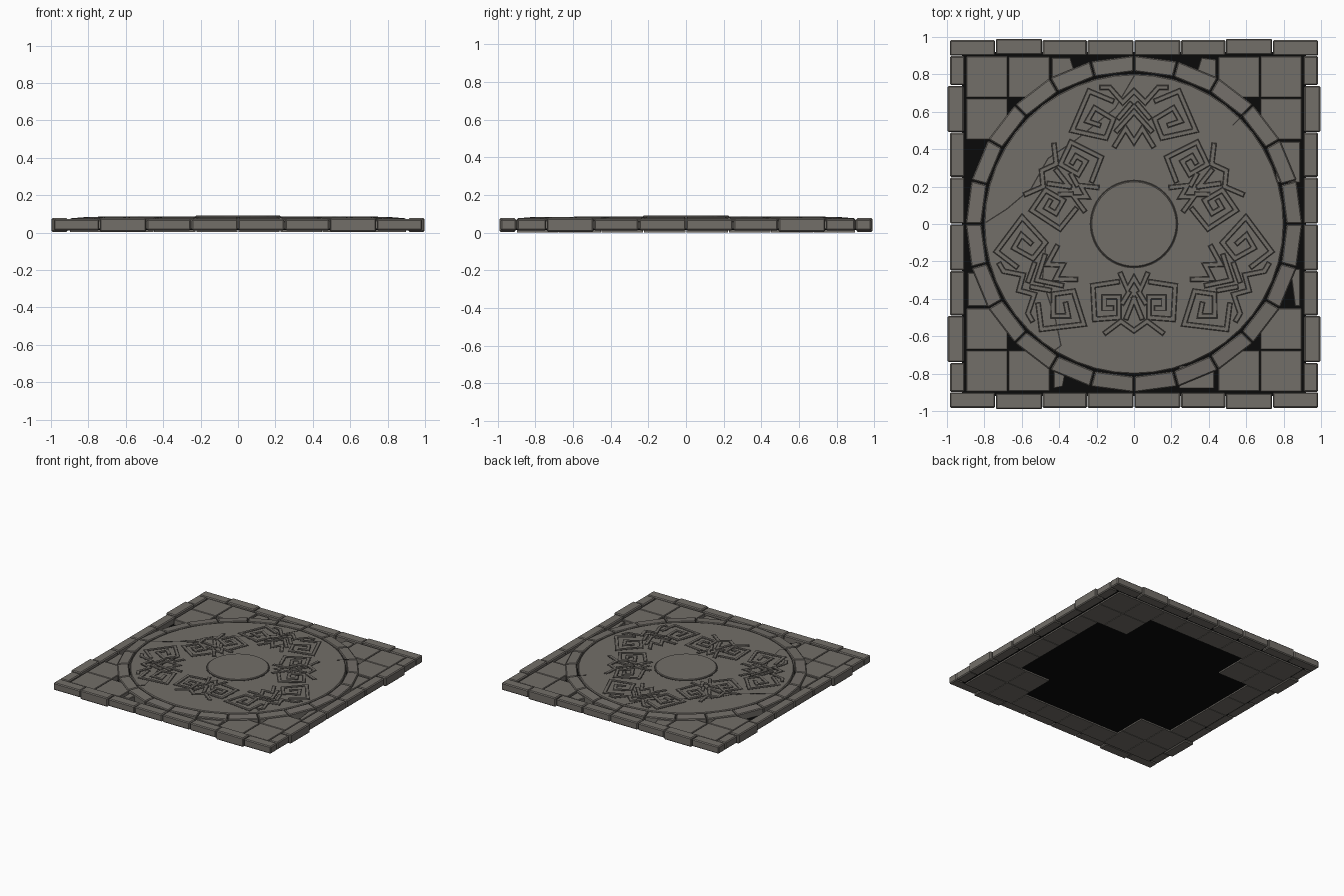
import bpy, bmesh
from math import sin, cos, pi, radians
from mathutils import Vector, Matrix

cube = bpy.data.objects.get("Cube")
if cube:
    bpy.data.objects.remove(cube)


def material(name, rgb):
    m = bpy.data.materials.new(name)
    m.use_nodes = True
    m.diffuse_color = (*rgb, 1)
    m.node_tree.nodes["Principled BSDF"].inputs["Base Color"].default_value = (*rgb, 1)
    return m


STONE = material("warm grey stone", (0.17, 0.157, 0.14))
GROOVE = material("dark groove", (0.04, 0.037, 0.033))
BLACK = material("black earth", (0.003, 0.003, 0.003))


class Part:
    """Collects prisms into one bevelled object."""

    def __init__(self):
        self.bm = bmesh.new()

    def prism(self, pts, z0, z1):
        tops = z1 if isinstance(z1, list) else [z1] * len(pts)
        low = [self.bm.verts.new((x, y, z0)) for x, y in pts]
        high = [self.bm.verts.new((p[0], p[1], z)) for p, z in zip(pts, tops)]
        self.bm.faces.new(low[::-1])
        self.bm.faces.new(high)
        for i in range(len(pts)):
            j = (i + 1) % len(pts)
            self.bm.faces.new((low[i], low[j], high[j], high[i]))

    def box(self, x0, x1, y0, y1, z0, z1):
        x0, x1 = sorted((x0, x1))
        y0, y1 = sorted((y0, y1))
        self.prism([(x0, y0), (x1, y0), (x1, y1), (x0, y1)], z0, z1)

    def finish(self, name, mat, bevel=0.0):
        bmesh.ops.recalc_face_normals(self.bm, faces=self.bm.faces)
        mesh = bpy.data.meshes.new(name)
        self.bm.to_mesh(mesh)
        self.bm.free()
        mesh.materials.append(mat)
        obj = bpy.data.objects.new(name, mesh)
        bpy.context.collection.objects.link(obj)
        if bevel:
            mod = obj.modifiers.new("worn edges", "BEVEL")
            mod.width = bevel
            mod.segments = 1
            mod.limit_method = "ANGLE"
            mod.angle_limit = radians(35)


def circle(r, n):
    return [(r * cos(2 * pi * i / n), r * sin(2 * pi * i / n)) for i in range(n)]


def ribbon(path, width):
    """Outline of a mitred strip that follows a path."""
    p = [Vector(q) for q in path]
    dirs = [(b - a).normalized() for a, b in zip(p, p[1:])]
    left, right = [], []
    for i, q in enumerate(p):
        a, b = dirs[max(i - 1, 0)], dirs[min(i, len(dirs) - 1)]
        na, nb = Vector((-a.y, a.x)), Vector((-b.y, b.x))
        n = (na + nb).normalized()
        off = n * (width / 2 / max(n.dot(na), 0.5))
        # square ends reach past the last point
        cap = -a * width / 2 if i == 0 else a * width / 2 if i == len(p) - 1 else Vector((0, 0))
        left.append(q + off + cap)
        right.append(q - off + cap)
    return [tuple(v) for v in right + left[::-1]]


# Square border: eight stones a side, two of them standing proud
border = Part()
cuts = [-0.91, -0.74, -0.49, -0.25, 0, 0.25, 0.49, 0.74, 0.91]
for s in (-1, 1):
    for i, (a, b) in enumerate(zip(cuts, cuts[1:])):
        proud = i in (2 - 1, 6)
        out, base, top = (0.997, 0.004, 0.078) if proud else (0.984, 0.012, 0.072)
        g = 0.001 if proud else 0.002
        inner = 0.905 if proud else 0.9
        # front and back rows carry the corners
        xa = -0.985 if i == 0 else a + g
        xb = 0.985 if i == 7 else b - g
        border.box(xa, xb, s * inner, s * min(out, 0.99), base, top)
        ya = -0.897 if i == 0 else a + g
        yb = 0.897 if i == 7 else b - g
        border.box(s * (inner + 0.005), s * out, ya, yb, base, top)
border.finish("border_stones", STONE, 0.007)

# Corner paving, three tiles in each corner
tiles = Part()
for sx in (-1, 1):
    for sy in (-1, 1):
        for x0, x1, y0, y1 in ((0.676, 0.897, 0.676, 0.897),
                               (0.45, 0.672, 0.676, 0.895),
                               (0.676, 0.897, 0.45, 0.672)):
            tiles.box(sx * x0, sx * x1, sy * y0, sy * y1, 0.012, 0.066)
tiles.finish("corner_tiles", STONE, 0.004)

# Broken paving left along the sides
broken = Part()
for pts in ([(-0.44, 0.76), (-0.3, 0.76), (-0.34, 0.89), (-0.44, 0.89)],
            [(0.32, 0.76), (0.44, 0.76), (0.44, 0.88), (0.36, 0.89)],
            [(-0.43, -0.88), (-0.38, -0.87), (-0.36, -0.76), (-0.43, -0.76)],
            [(0.24, -0.88), (0.43, -0.88), (0.43, -0.76), (0.24, -0.76)],
            [(0.76, 0.22), (0.89, 0.22), (0.89, 0.44), (0.76, 0.44)],
            [(0.84, -0.28), (0.84, -0.24), (0.89, -0.24), (0.89, -0.44), (0.86, -0.44)],
            [(-0.89, -0.44), (-0.76, -0.44), (-0.76, -0.26), (-0.89, -0.26)]):
    broken.prism(pts, 0.015, 0.06)
broken.finish("broken_tiles", STONE, 0.004)

# Earth bed, with paving visible from underneath
bed = Part()
bed.box(-0.92, 0.92, -0.92, 0.92, 0.013, 0.022)
bed.finish("earth_bed", BLACK)
under = Part()
grid = [-0.9, -0.675, -0.45, -0.225, 0, 0.225, 0.45, 0.675, 0.9]
for i in range(8):
    for j in range(8):
        edge = i in (0, 7) or j in (0, 7)
        corner = i in (1, 6) and j in (1, 6)
        if edge or corner:
            x0, x1, y0, y1 = grid[i], grid[i + 1], grid[j], grid[j + 1]
            # side tiles are shallower than the corner ones
            if 2 <= j <= 5:
                x0, x1 = max(x0, -0.9), (-0.73 if i == 0 else x1)
                x0 = 0.73 if i == 7 else x0
            if 2 <= i <= 5:
                y1 = -0.73 if j == 0 else y1
                y0 = 0.73 if j == 7 else y0
            under.box(x0 + 0.002, x1 - 0.002, y0 + 0.002, y1 - 0.002, 0.002, 0.016)
under.finish("underside_tiles", STONE)

# Ring of straight-edged wedge stones
ring = Part()
N = 24
for i in range(N):
    a, b = 2 * pi * i / N + 0.003, 2 * pi * (i + 1) / N - 0.003
    pts = [(r * cos(t), r * sin(t)) for r, t in ((0.815, a), (0.9, a), (0.9, b), (0.815, b))]
    ring.prism(pts, 0.015, [0.083, 0.076, 0.076, 0.083])
ring.finish("ring_stones", STONE, 0.006)

# Carved disc and its raised boss
TOP = 0.082
disc = Part()
disc.prism(circle(0.803, 48), 0.016, TOP)
disc.finish("main_disc", STONE, 0.006)
seat = Part()
seat.prism(circle(0.237, 48), TOP - 0.01, TOP + 0.001)
seat.finish("boss_groove", GROOVE)
boss = Part()
boss.prism(circle(0.23, 48), TOP - 0.01, TOP + 0.009)
boss.finish("centre_boss", STONE, 0.005)

# Relief: half motifs are mirrored, then turned three times
OUTER = [
    [(-0.12, 0.66), (-0.24, 0.71), (-0.33, 0.50), (-0.15, 0.46), (-0.11, 0.56),
     (-0.21, 0.62), (-0.25, 0.55), (-0.19, 0.53)],
    [(-0.09, 0.50), (0.0, 0.60)],
    [(-0.08, 0.57), (-0.02, 0.64)],
]
INNER = [
    [(-0.09, -0.31), (-0.22, -0.33), (-0.21, -0.51), (-0.08, -0.50), (-0.08, -0.39),
     (-0.16, -0.39), (-0.16, -0.45), (-0.12, -0.45)],
    [(-0.04, -0.50), (0.0, -0.40)],
    [(-0.06, -0.42), (-0.03, -0.37)],
]
ZIGZAGS = [
    [(-0.17, 0.73), (-0.13, 0.73), (-0.06, 0.65), (0, 0.71), (0.06, 0.65), (0.13, 0.73), (0.17, 0.73)],
    [(-0.10, 0.42), (-0.045, 0.51), (0, 0.44), (0.045, 0.51), (0.10, 0.42)],
    [(-0.15, -0.58), (-0.07, -0.52), (0, -0.57), (0.07, -0.52), (0.15, -0.58)],
    [(-0.07, -0.27), (-0.035, -0.35), (0, -0.29), (0.035, -0.35), (0.07, -0.27)],
]
strokes = list(ZIGZAGS)
for path in OUTER + INNER:
    strokes += [path, [(-x, y) for x, y in path]]
relief, outline = Part(), Part()
for k in range(3):
    turn = Matrix.Rotation(k * 2 * pi / 3, 2)
    for path in strokes:
        turned = [turn @ Vector(q) for q in path]
        relief.prism(ribbon(turned, 0.022), TOP - 0.002, TOP + 0.005)
        outline.prism(ribbon(turned, 0.032), TOP - 0.002, TOP + 0.001)
relief.finish("relief_carving", STONE, 0.002)
outline.finish("relief_grooves", GROOVE)

# Cracks across the disc
cracks = Part()
for path in ([(0, 0.79), (-0.1, 0.62), (-0.31, 0.45), (-0.46, 0.35), (-0.55, 0.19), (-0.68, 0.08), (-0.79, 0.01)],
             [(-0.47, -0.1), (-0.49, -0.3), (-0.42, -0.51), (-0.39, -0.65), (-0.43, -0.68)],
             [(0.59, 0.59), (0.53, 0.53)]):
    cracks.prism(ribbon(path, 0.007), TOP - 0.002, TOP + 0.0015)
cracks.finish("disc_cracks", GROOVE)
